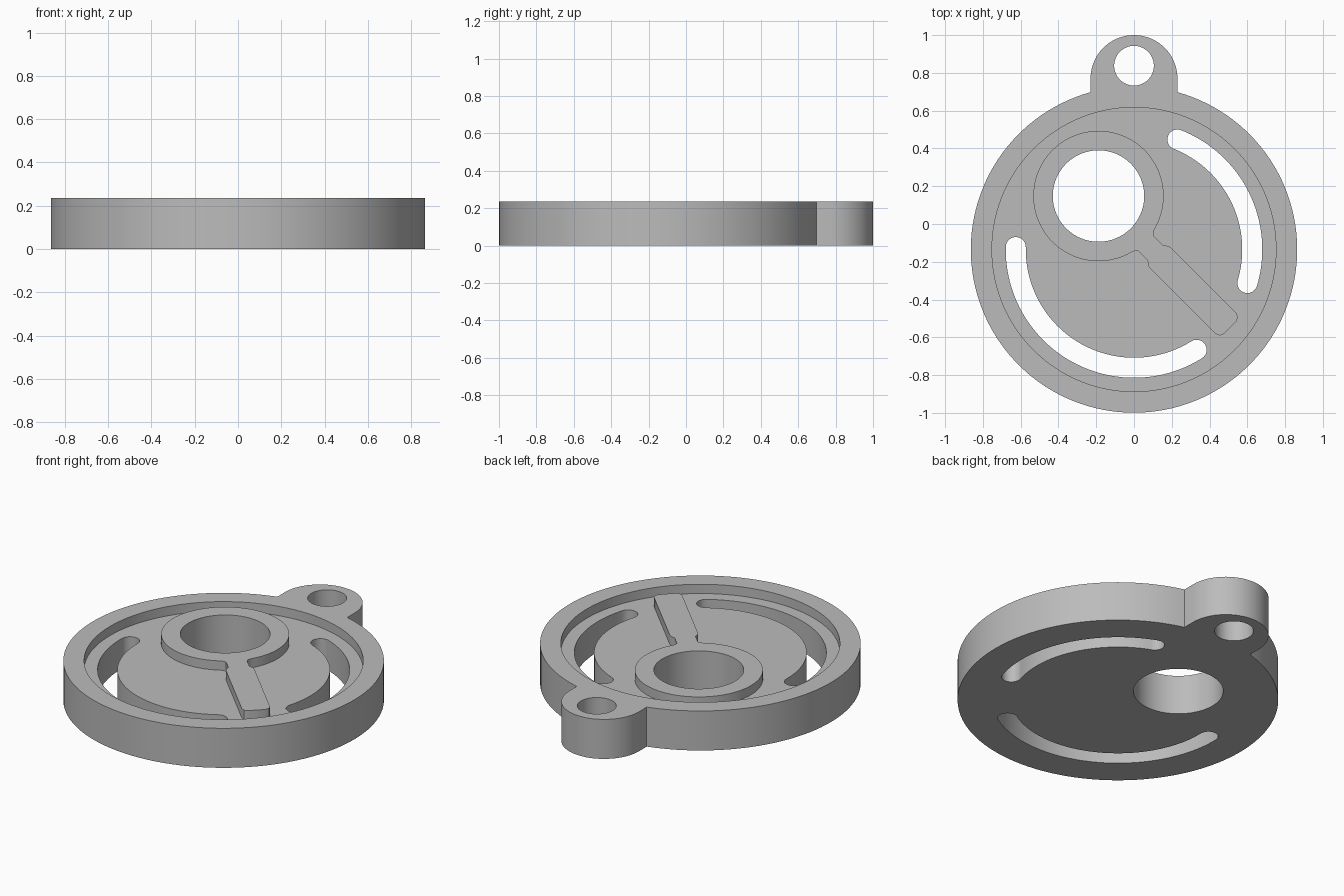
import bpy, bmesh
from math import sin, cos, radians, degrees, acos, asin
from mathutils import Matrix, Vector

if "Cube" in bpy.data.objects:
    bpy.data.objects.remove(bpy.data.objects["Cube"])

HEIGHT, FLOOR = 0.235, 0.18
CENTRE, RADIUS = (0, -0.135), 0.864
HUB, HUB_R = (-0.188, 0.148), 0.345

grey = bpy.data.materials.new("plain grey")
grey.use_nodes = True
grey.diffuse_color = (0.5, 0.5, 0.5, 1)
grey.node_tree.nodes["Principled BSDF"].inputs["Base Color"].default_value = (0.5, 0.5, 0.5, 1)


def arc(centre, r, start, end, steps):
    """Points along an arc, angles in degrees, both ends included."""
    angles = [radians(start + (end - start) * i / steps) for i in range(steps + 1)]
    return [(centre[0] + r * cos(a), centre[1] + r * sin(a)) for a in angles]


def circle(centre, r, steps=96):
    return arc(centre, r, 0, 360, steps)[:-1]


def prism(name, outline, z0, z1):
    """Upright solid with the given outline."""
    bm = bmesh.new()
    base = bm.faces.new([bm.verts.new((x, y, z0)) for x, y in outline])
    top = bmesh.ops.extrude_face_region(bm, geom=[base])["geom"]
    bmesh.ops.translate(bm, vec=(0, 0, z1 - z0),
                        verts=[v for v in top if isinstance(v, bmesh.types.BMVert)])
    bmesh.ops.recalc_face_normals(bm, faces=bm.faces)
    mesh = bpy.data.meshes.new(name)
    bm.to_mesh(mesh)
    bm.free()
    mesh.materials.append(grey)
    obj = bpy.data.objects.new(name, mesh)
    bpy.context.collection.objects.link(obj)
    return obj


def combine(target, tool, operation):
    """Boolean the tool into the target, then discard the tool."""
    mod = target.modifiers.new(operation, "BOOLEAN")
    mod.operation, mod.solver, mod.object = operation, "EXACT", tool
    bpy.context.view_layer.objects.active = target
    bpy.ops.object.modifier_apply(modifier=mod.name)
    bpy.data.objects.remove(tool)


def slot(start, end, r=0.626, half=0.053):
    """Curved slot outline with round ends."""
    ends = [(CENTRE[0] + r * cos(radians(a)), CENTRE[1] + r * sin(radians(a))) for a in (start, end)]
    return (arc(CENTRE, r + half, start, end, 40)
            + arc(ends[1], half, end, end + 180, 12)[1:-1]
            + arc(CENTRE, r - half, end, start, 40)
            + arc(ends[0], half, start + 180, start + 360, 12)[1:-1])


# Round plate and hanging tab as one outline
tab_r = 0.23
join = degrees(acos(tab_r / RADIUS))
outline = arc(CENTRE, RADIUS, 180 - join, 360 + join, 120) + arc((0, 0.77), tab_r, 0, 180, 36)
body = prism("cover_plate", outline, 0, HEIGHT)

# Shallow round recess
combine(body, prism("recess_cutter", circle(CENTRE, 0.752, 120), FLOOR, 0.4), "DIFFERENCE")

# Raised hub with a necked arm, drawn along its own axis and turned into place
side = [(0.343, 0.067), (0.356, 0.057), (0.424, 0.057), (0.45, 0.075), (0.461, 0.077),
        (0.955, 0.077), (0.976, 0.068), (0.985, 0.047)]
gap = degrees(asin(0.085 / HUB_R))
local = (arc((0, 0), HUB_R, gap, 360 - gap, 90)
         + [(x, -y) for x, y in side] + side[::-1])
turn = Matrix.Rotation(radians(-45), 2)
island = [tuple(turn @ Vector(p) + Vector(HUB)) for p in local]
combine(body, prism("hub_and_arm", island, 0.1, HEIGHT), "UNION")

# Through openings: bore, tab hole and two curved slots
for cut in (circle(HUB, 0.242), circle((0, 0.838), 0.105, 64),
            slot(-16.5, 68.5), slot(178.8, 302)):
    combine(body, prism("hole_cutter", cut, -0.1, 0.4), "DIFFERENCE")

# Smooth curved walls, crisp edges
bpy.ops.object.select_all(action="DESELECT")
body.select_set(True)
bpy.context.view_layer.objects.active = body
bpy.ops.object.shade_smooth_by_angle(angle=radians(30))
